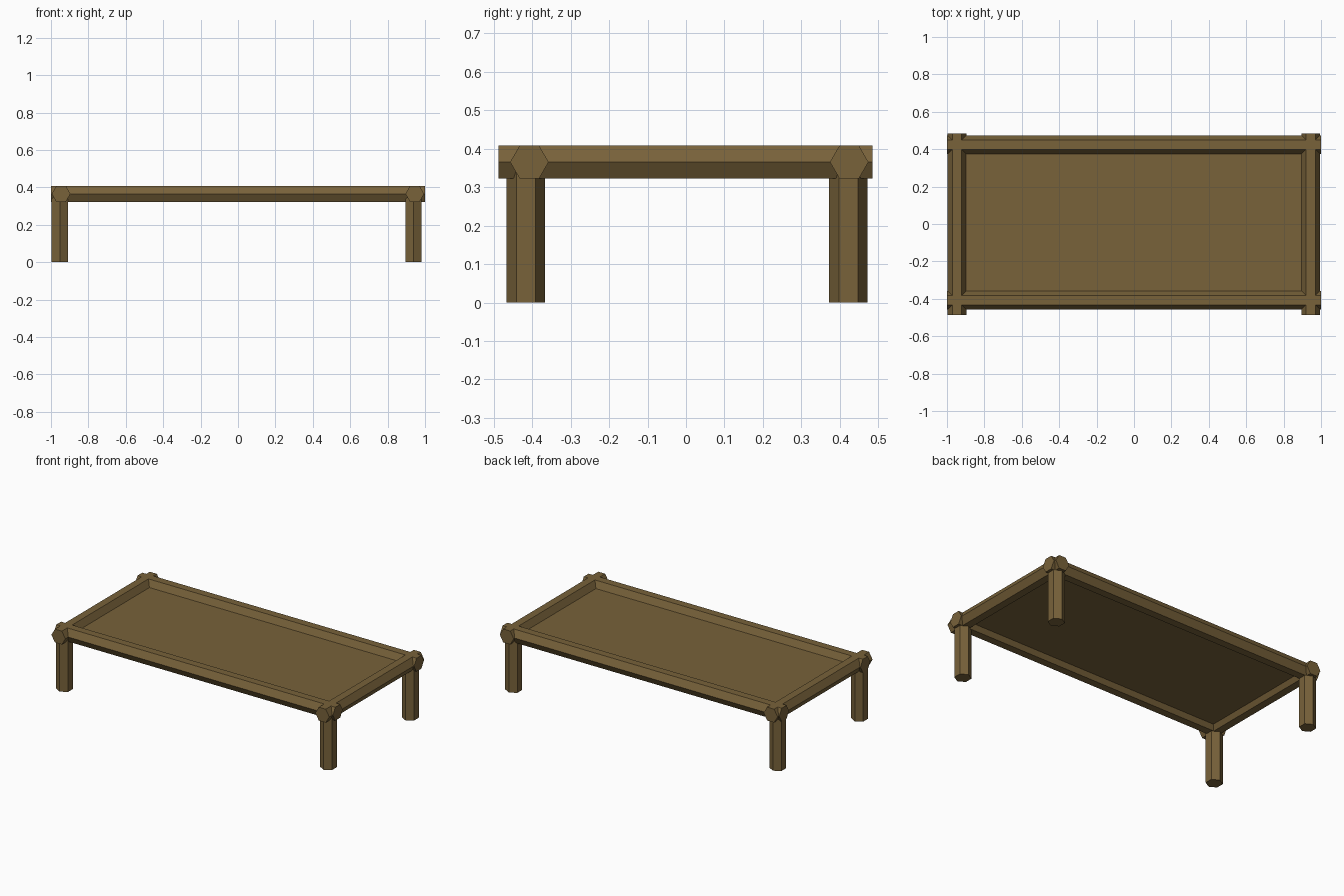
import bpy, math
from mathutils import Matrix

if "Cube" in bpy.data.objects:
    bpy.data.objects.remove(bpy.data.objects["Cube"])

wood = bpy.data.materials.new("brown wood")
wood.diffuse_color = (0.188, 0.122, 0.042, 1)
wood.use_nodes = True
wood.node_tree.nodes["Principled BSDF"].inputs["Base Color"].default_value = wood.diffuse_color

R = 0.05      # radius of every hexagonal beam
MID = 0.365   # height of the rail centres


def hex_beam(name, length, location, axis):
    """Six-sided beam along an axis, with flat faces top and bottom on rails."""
    bpy.ops.mesh.primitive_cylinder_add(vertices=6, radius=R, depth=length)
    ob = bpy.context.object
    ob.name = name
    # the default hexagon has its corners along y
    turn = {
        "z": Matrix.Identity(4),
        "x": Matrix.Rotation(math.radians(90), 4, "Y"),
        "y": Matrix.Rotation(math.radians(90), 4, "X") @ Matrix.Rotation(math.radians(90), 4, "Z"),
    }[axis]
    ob.data.transform(Matrix.Translation(location) @ turn)
    ob.data.materials.append(wood)
    return ob


# long rails
for side, y in (("front", -0.407), ("back", 0.424)):
    hex_beam(side + "_rail", 2.0, (0, y, MID), "x")

# short rails, overhanging the long ones
for side, x in (("left", -0.946), ("right", 0.945)):
    hex_beam(side + "_rail", 0.972, (x, -0.001, MID), "y")

# legs
for sx, x in (("left", -0.953), ("right", 0.939)):
    for sy, y in (("front", -0.416), ("back", 0.422)):
        hex_beam(f"{sy}_{sx}_leg", MID, (x, y, MID / 2), "z")

# table top panel set between the rails
bpy.ops.mesh.primitive_cube_add(size=1)
panel = bpy.context.object
panel.name = "top_panel"
panel.data.transform(Matrix.Translation((0, 0.008, MID - 0.005)) @ Matrix.Diagonal((1.88, 0.82, 0.015, 1)))
panel.data.materials.append(wood)
